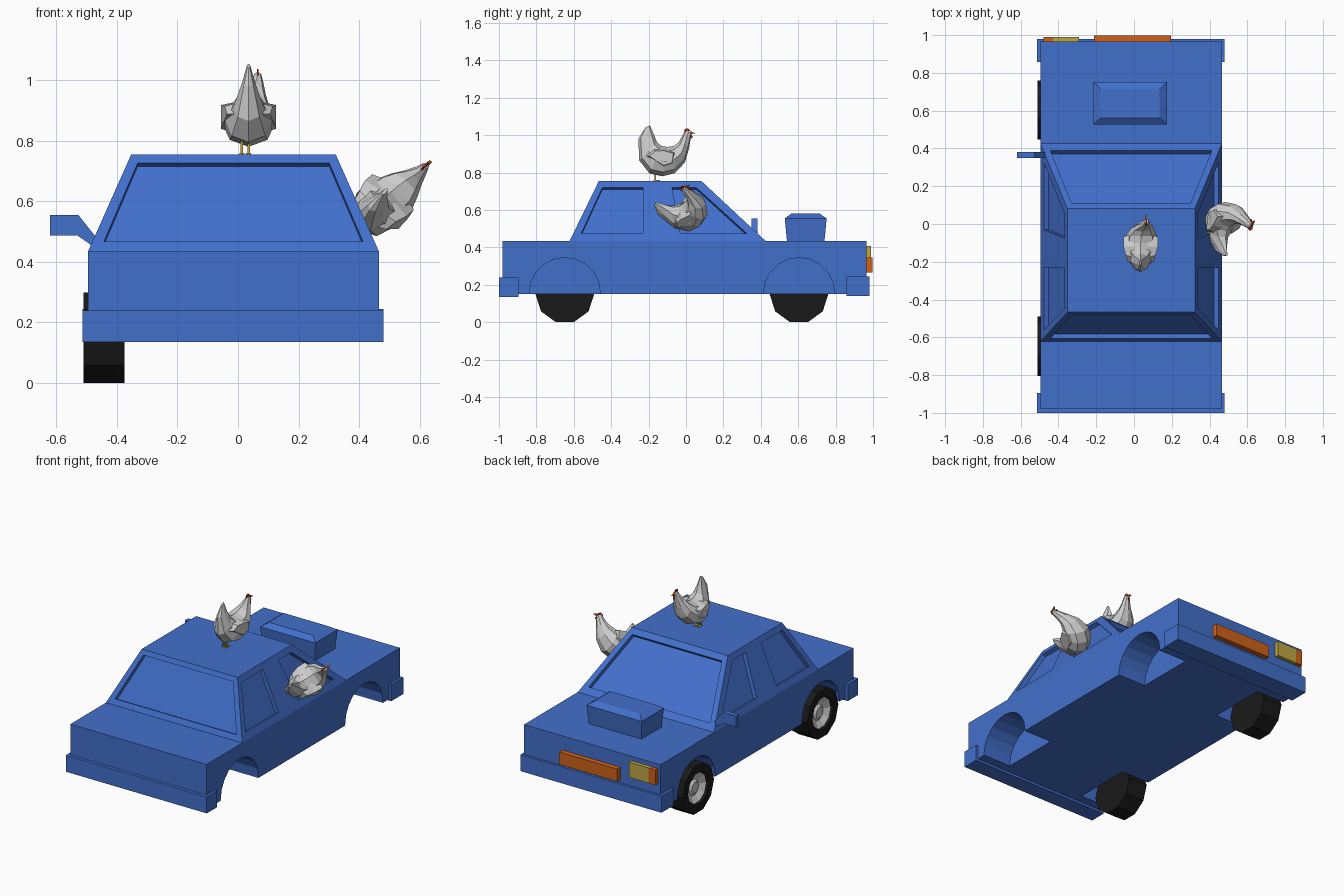
import bpy, bmesh, math
from mathutils import Vector, Matrix

if "Cube" in bpy.data.objects:
    bpy.data.objects.remove(bpy.data.objects["Cube"])

CX = -0.015  # car centre line


def mat(name, rgb):
    m = bpy.data.materials.new(name)
    m.diffuse_color = (*rgb, 1)
    m.use_nodes = True
    m.node_tree.nodes["Principled BSDF"].inputs["Base Color"].default_value = m.diffuse_color
    return m


BLUE = mat("blue_paint", (0.055, 0.16, 0.60))
BLACK = mat("black_rubber", (0.01, 0.01, 0.01))
ORANGE = mat("orange_plastic", (0.62, 0.12, 0.01))
YELLOW = mat("yellow_lens", (0.52, 0.38, 0.06))
RED = mat("red_comb", (0.5, 0.02, 0.01))


def loft(name, rings, material=None, closed=False):
    """Skin a list of equal-sized point rings; cap the ends unless closed."""
    bm = bmesh.new()
    vs = [[bm.verts.new(p) for p in r] for r in rings]
    n = len(vs[0])
    for i in range(len(vs) if closed else len(vs) - 1):
        a, b = vs[i], vs[(i + 1) % len(vs)]
        for k in range(n):
            bm.faces.new((a[k], a[(k + 1) % n], b[(k + 1) % n], b[k]))
    if not closed:
        bm.faces.new(vs[0])
        bm.faces.new(vs[-1])
    bmesh.ops.recalc_face_normals(bm, faces=bm.faces)
    me = bpy.data.meshes.new(name)
    bm.to_mesh(me)
    bm.free()
    if material:
        me.materials.append(material)
    ob = bpy.data.objects.new(name, me)
    bpy.context.collection.objects.link(ob)
    return ob


def rect(x0, x1, y0, y1, z):
    return [(x0, y0, z), (x1, y0, z), (x1, y1, z), (x0, y1, z)]


def box(name, x0, x1, y0, y1, z0, z1, material):
    return loft(name, [rect(x0, x1, y0, y1, z0), rect(x0, x1, y0, y1, z1)], material)


def circle(x, y, z, r, n, start=0.0):
    return [(x, y + r * math.cos(start + 2 * math.pi * k / n),
             z + r * math.sin(start + 2 * math.pi * k / n)) for k in range(n)]


def cut(ob, cutter):
    m = ob.modifiers.new("cut", 'BOOLEAN')
    m.operation, m.solver, m.object = 'DIFFERENCE', 'EXACT', cutter
    bpy.context.view_layer.objects.active = ob
    bpy.ops.object.modifier_apply(modifier=m.name)
    bpy.data.objects.remove(cutter)


# Lower body with four wheel pockets
WHEEL_Y = (-0.648, 0.604)
body = box("body", CX - 0.48, CX + 0.48, -0.98, 0.965, 0.15, 0.435, BLUE)
for y in WHEEL_Y:
    for s in (-1, 1):
        cut(body, loft("arch_cutter", [circle(CX + s * 0.28, y, 0.155, 0.19, 20),
                                       circle(CX + s * 0.60, y, 0.155, 0.19, 20)]))

# Cabin
def half_w(z):
    return 0.48 - 0.1425 * (z - 0.435) / 0.32


def rear_y(z):
    return -0.622 + 0.156 * (z - 0.435) / 0.32


def front_y(z):
    return 0.425 - 0.343 * (z - 0.435) / 0.32


cabin = loft("cabin", [rect(CX - half_w(z), CX + half_w(z), rear_y(z), front_y(z), z)
                       for z in (0.435, 0.755)], BLUE)


# Recessed windows
def window(pts, depth=0.026):
    pts = [Vector(p) for p in pts]
    n = (pts[1] - pts[0]).cross(pts[2] - pts[0]).normalized()
    if n.z < 0:
        n = -n
    cut(cabin, loft("window_cutter", [[p + n * 0.03 for p in pts], [p - n * depth for p in pts]]))


for edge in (rear_y, front_y):
    lo, hi = 0.468, 0.727
    a, b = half_w(lo) - 0.038, half_w(hi) - 0.034
    window([(CX - a, edge(lo), lo), (CX + a, edge(lo), lo),
            (CX + b, edge(hi), hi), (CX - b, edge(hi), hi)])
for s in (-1, 1):
    for yz in ([(-0.56, 0.475), (-0.23, 0.475), (-0.23, 0.72), (-0.447, 0.72)],
               [(-0.03, 0.475), (0.325, 0.475), (0.055, 0.72), (-0.075, 0.72)]):
        window([(CX + s * half_w(z), y, z) for y, z in yz])

# Bumpers
box("rear_bumper", -0.513, 0.48, -1.0, -0.895, 0.135, 0.24, BLUE)
box("front_bumper", -0.513, 0.48, 0.857, 0.98, 0.14, 0.245, BLUE)

# Hood scoop
loft("hood_scoop", [rect(-0.205, 0.165, 0.54, 0.74, 0.43), rect(-0.215, 0.175, 0.528, 0.752, 0.555),
                    rect(-0.175, 0.135, 0.562, 0.715, 0.58)], BLUE)

# Side mirror on a slanted arm
outline = [(-0.62, 0.487), (-0.53, 0.487), (-0.47, 0.445), (-0.47, 0.483), (-0.527, 0.555), (-0.62, 0.555)]
loft("side_mirror", [[(x, y, z) for x, z in outline] for y in (0.35, 0.382)], BLUE)

# Grille and headlight
box("grille", -0.213, 0.195, 0.95, 0.998, 0.265, 0.345, ORANGE)
box("headlight", -0.43, -0.29, 0.95, 0.99, 0.31, 0.407, YELLOW)
box("turn_signal", -0.478, -0.43, 0.95, 0.99, 0.31, 0.407, ORANGE)

# Wheels: ten-sided tyre with a dished grey rim
for y, tag in zip(WHEEL_Y, ("rear", "front")):
    def ring(x, r):
        return circle(x, y, 0.15, r, 10, math.pi / 2 + math.pi / 10)
    loft(tag + "_tyre", [ring(-0.375, 0.157), ring(-0.51, 0.157), ring(-0.51, 0.105),
                         ring(-0.49, 0.095), ring(-0.47, 0.095)], BLACK)
    loft(tag + "_rim", [ring(-0.46, 0.096), ring(-0.497, 0.096), ring(-0.475, 0.062),
                        ring(-0.475, 0.05), ring(-0.488, 0.035)])

# Chicken: sections given as upper point, lower point (y, z), half width, sideways shift
SECTIONS = [((-0.073, 0.173), (-0.098, 0.160), 0.006, 0.0),
            ((-0.050, 0.120), (-0.135, 0.100), 0.022, 0.0),
            ((-0.035, 0.082), (-0.130, -0.015), 0.050, 0.0),
            ((-0.010, 0.062), (-0.075, -0.085), 0.078, 0.0),
            ((0.020, 0.057), (-0.005, -0.100), 0.088, 0.0),
            ((0.055, 0.062), (0.060, -0.083), 0.083, 0.003),
            ((0.080, 0.080), (0.115, -0.025), 0.060, 0.010),
            ((0.094, 0.105), (0.135, 0.045), 0.036, 0.020),
            ((0.106, 0.128), (0.146, 0.105), 0.020, 0.028),
            ((0.118, 0.146), (0.150, 0.130), 0.012, 0.030)]


def chicken(tag, matrix, legs):
    parts = []
    rings = []
    for (uy, uz), (ly, lz), w, dx in SECTIONS:
        cy, cz, hy, hz = (uy + ly) / 2, (uz + lz) / 2, (uy - ly) / 2, (uz - lz) / 2
        rings.append([(dx + w * math.sin(a), cy + hy * math.cos(a), cz + hz * math.cos(a))
                      for a in (2 * math.pi * k / 8 for k in range(8))])
    parts.append(loft(tag + "_chicken_body", rings))
    # Folded wings hugging the flanks
    side = [(0.07, 0.03), (0.06, -0.035), (0.0, -0.055), (-0.10, 0.01), (-0.06, 0.045), (0.0, 0.05)]
    for s, name in ((-1, "left"), (1, "right")):
        inner = [(s * 0.035, y, z) for y, z in side]
        outer = [(s * (0.091 - 0.2 * max(0, -y)), y * 0.75, z * 0.75) for y, z in side]
        parts.append(loft(f"{tag}_chicken_{name}_wing", [inner, outer]))
    # Comb, beak and wattle
    for name, pts, w, m in (
            ("comb", [(0.110, 0.135), (0.112, 0.152), (0.130, 0.157), (0.146, 0.143)], 0.003, RED),
            ("beak", [(0.145, 0.142), (0.170, 0.130), (0.145, 0.126)], 0.005, ORANGE),
            ("wattle", [(0.146, 0.125), (0.157, 0.112), (0.148, 0.100)], 0.003, RED)):
        parts.append(loft(f"{tag}_chicken_{name}",
                          [[(0.03 + d, y, z) for y, z in pts] for d in (-w, w)], m))
    # Legs with flat feet
    if legs:
        for x, name in ((-0.022, "left"), (0.0, "right")):
            parts.append(box(f"{tag}_chicken_{name}_leg", x - 0.004, x + 0.004, -0.049, -0.041,
                             -0.125, -0.07, YELLOW))
            parts.append(box(f"{tag}_chicken_{name}_foot", x - 0.008, x + 0.008, -0.055, -0.018,
                             -0.126, -0.121, YELLOW))
    for p in parts:
        p.data.transform(matrix)


chicken("roof", Matrix.Translation((0.035, -0.12, 0.88)), True)

# Second chicken leans out of the side window
ax = Vector((0.75, -0.11, -0.64)).normalized()
az = ax.cross(Vector((0.55, 0.62, 0.54))).normalized()
ay = az.cross(ax)
rot = Matrix((ax, ay, az)).transposed().to_4x4()
chicken("window", Matrix.Translation((0.475, 0.015, 0.59)) @ rot, False)
